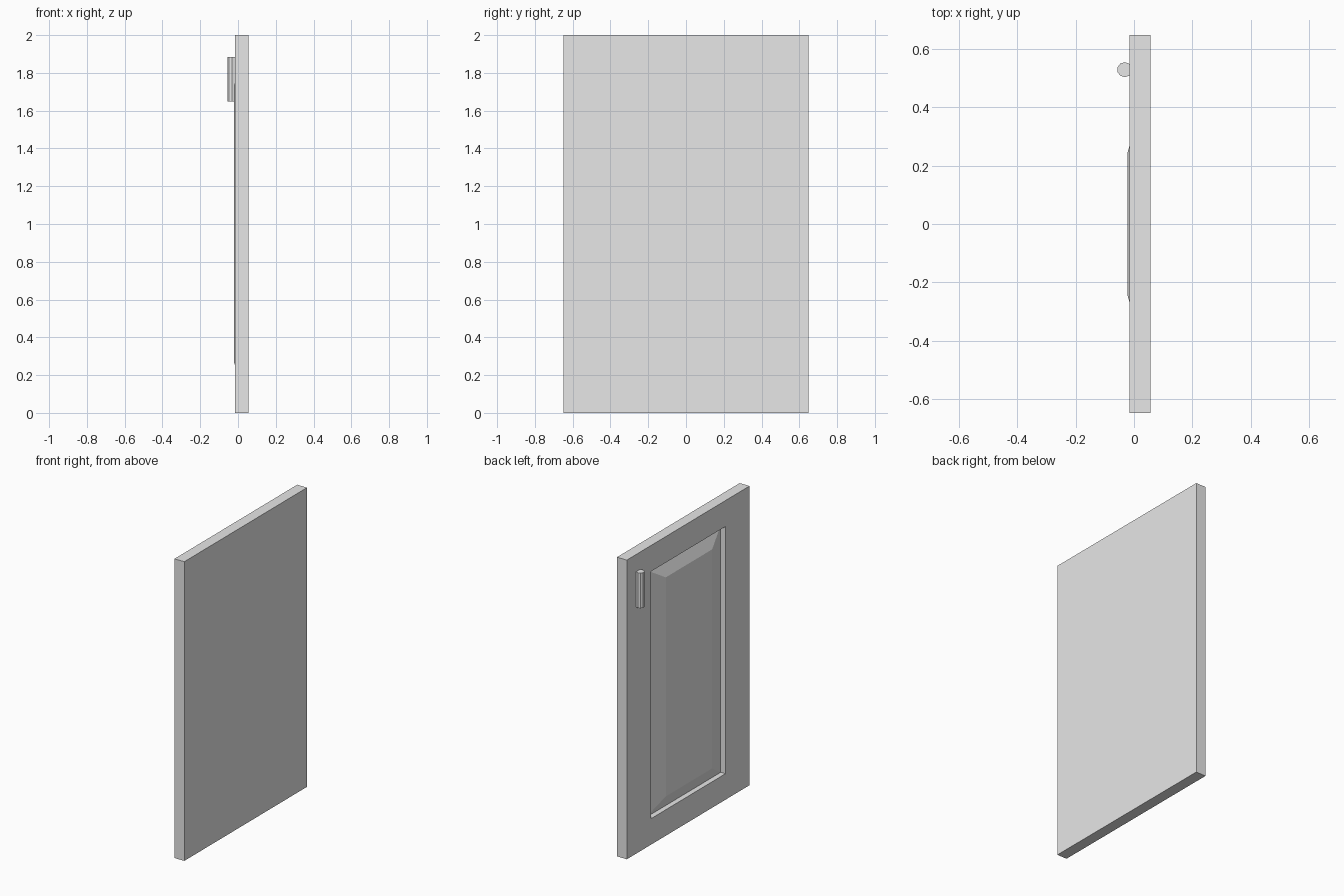
import bpy
import bmesh
import math

cube = bpy.data.objects.get("Cube")
if cube:
    bpy.data.objects.remove(cube, do_unlink=True)

# Single flat colour
GREY = (0.8, 0.8, 0.8, 1.0)
material = bpy.data.materials.new("plain_grey")
material.diffuse_color = GREY
material.use_nodes = True
material.node_tree.nodes["Principled BSDF"].inputs["Base Color"].default_value = GREY

FACE_X = -0.016    # panelled side
BACK_X = 0.0565    # plain side
HEIGHT = 2.0


def add_object(name, bm):
    """Turn a bmesh into a flat-shaded object with the grey material."""
    bmesh.ops.recalc_face_normals(bm, faces=bm.faces)
    mesh = bpy.data.meshes.new(name)
    bm.to_mesh(mesh)
    bm.free()
    mesh.materials.append(material)
    obj = bpy.data.objects.new(name, mesh)
    bpy.context.collection.objects.link(obj)
    return obj


def add_ring(bm, x, half_width, half_height):
    """Rectangle across the door at depth x, centred on mid height."""
    corners = ((-1, -1), (1, -1), (1, 1), (-1, 1))
    return [bm.verts.new((x, sy * half_width, HEIGHT / 2 + sz * half_height))
            for sy, sz in corners]


# Door slab: nested rectangles from the back, round the frame,
# into the recess and up the sloped border to the raised field
bm = bmesh.new()
rings = [add_ring(bm, *ring) for ring in (
    (BACK_X, 0.648, HEIGHT / 2),
    (FACE_X, 0.648, HEIGHT / 2),
    (FACE_X, 0.394, 0.826),
    (FACE_X + 0.035, 0.394, 0.826),
    (FACE_X - 0.006, 0.245, 0.732),
)]
for a, b in zip(rings, rings[1:]):
    for i in range(4):
        j = (i + 1) % 4
        bm.faces.new((a[i], a[j], b[j], b[i]))
bm.faces.new(rings[0])
bm.faces.new(rings[-1])
add_object("door_panel", bm)

# Upright ten-sided handle set slightly into the frame
bm = bmesh.new()
bmesh.ops.create_cone(bm, cap_ends=True, segments=10,
                      radius1=0.0257, radius2=0.0257, depth=0.236)
# Make sure a corner points along y, giving a flat side outwards
corner = max(bm.verts, key=lambda v: v.co.y).co
turn = math.pi / 2 - math.atan2(corner.y, corner.x)
for v in bm.verts:
    x, y = v.co.x, v.co.y
    v.co.x = x * math.cos(turn) - y * math.sin(turn)
    v.co.y = x * math.sin(turn) + y * math.cos(turn)
handle = add_object("handle", bm)
handle.location = (-0.032, 0.529, 1.766)
